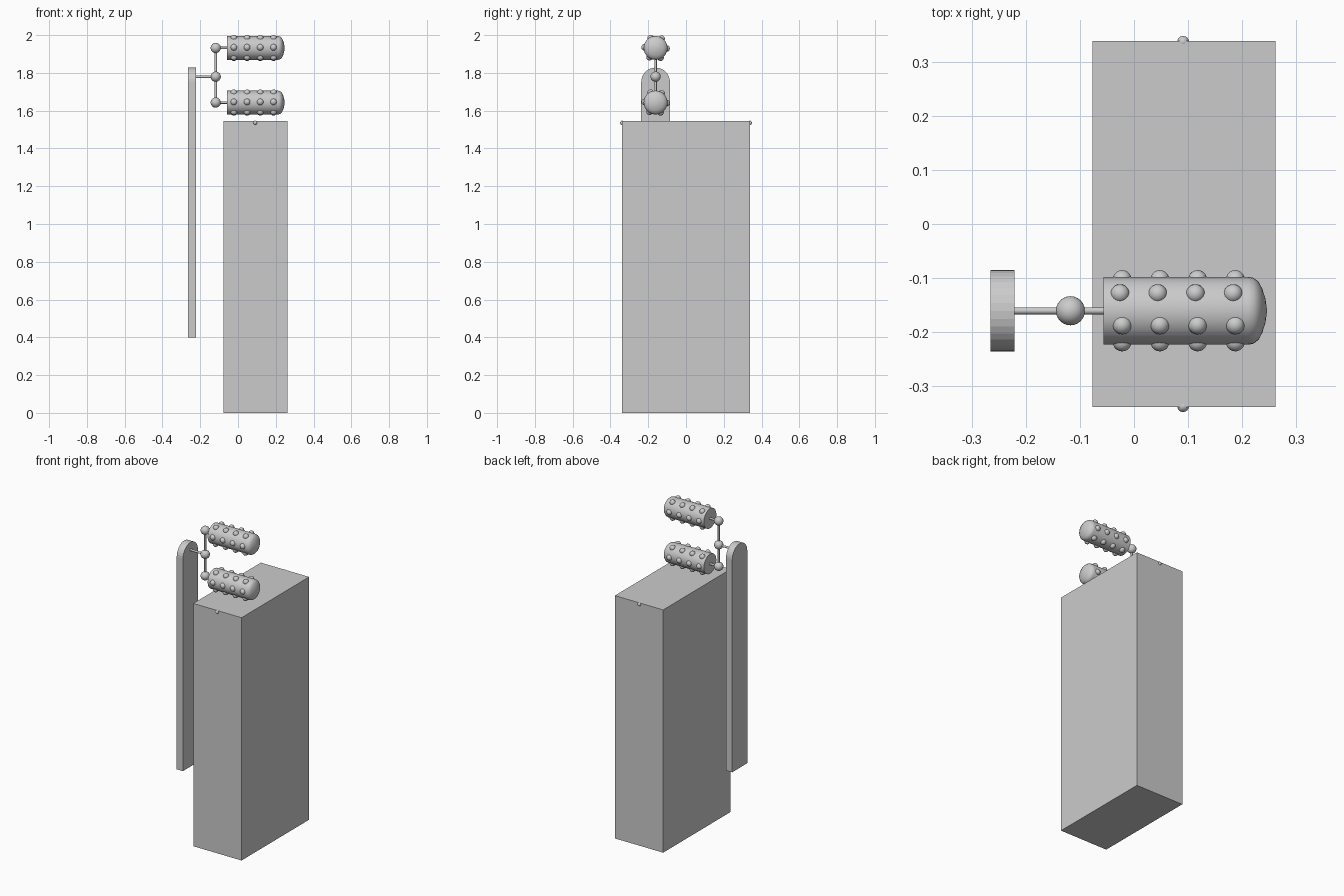
import bpy, bmesh
from math import pi, cos, sin, radians
from mathutils import Vector, Matrix

if "Cube" in bpy.data.objects:
    bpy.data.objects.remove(bpy.data.objects["Cube"])

AXIS_Y = -0.161
JOINT_X = -0.118
Z_TOP, Z_MID, Z_LOW = 1.932, 1.78, 1.643


def finish(name, bm, smooth=True):
    bmesh.ops.recalc_face_normals(bm, faces=bm.faces)
    me = bpy.data.meshes.new(name)
    bm.to_mesh(me)
    bm.free()
    ob = bpy.data.objects.new(name, me)
    bpy.context.collection.objects.link(ob)
    if smooth:
        bpy.ops.object.select_all(action='DESELECT')
        ob.select_set(True)
        bpy.context.view_layer.objects.active = ob
        bpy.ops.object.shade_smooth_by_angle(angle=radians(35))
    return ob


def ball(bm, pos, r, seg=24, rings=16):
    bmesh.ops.create_uvsphere(bm, u_segments=seg, v_segments=rings, radius=r,
                              matrix=Matrix.Translation(pos))


def rod(name, a, b, r=0.0065):
    a, b = Vector(a), Vector(b)
    d = b - a
    m = Matrix.Translation((a + b) / 2) @ d.to_track_quat('Z', 'Y').to_matrix().to_4x4()
    bm = bmesh.new()
    bmesh.ops.create_cone(bm, cap_ends=True, segments=16, radius1=r, radius2=r,
                          depth=d.length, matrix=m)
    finish(name, bm)


def roller(name, z):
    # lathed body: flat inner end, domed outer end
    profile = [(-0.057, 0), (-0.057, 0.063), (0.212, 0.063), (0.222, 0.061),
               (0.231, 0.054), (0.238, 0.041), (0.244, 0.022), (0.247, 0)]
    bm = bmesh.new()
    vs = [bm.verts.new((x, r, 0)) for x, r in profile]
    es = [bm.edges.new(p) for p in zip(vs, vs[1:])]
    bmesh.ops.spin(bm, geom=vs + es, cent=(0, 0, 0), axis=(1, 0, 0),
                   angle=2 * pi, steps=32, use_duplicate=False)
    bmesh.ops.remove_doubles(bm, verts=bm.verts, dist=1e-5)
    bmesh.ops.translate(bm, verts=bm.verts, vec=(0, AXIS_Y, z))
    finish(name + "_body", bm)
    # six rows of round studs
    bm = bmesh.new()
    for row in range(6):
        a = radians(60 * row - 3)
        shift = -0.004 if row == 1 else 0
        for i in range(4):
            ball(bm, (-0.022 + 0.07 * i + shift, AXIS_Y + 0.058 * cos(a),
                      z + 0.058 * sin(a)), 0.0175, 20, 12)
    finish(name + "_studs", bm)


# main block
bm = bmesh.new()
bmesh.ops.create_cube(bm, size=1, matrix=Matrix.Translation((0.093, 0, 0.773))
                      @ Matrix.Diagonal((0.34, 0.68, 1.546, 1)))
finish("block", bm, False)

# small pins at the top edges of the block
for side, label in ((-1, "front"), (1, "back")):
    bm = bmesh.new()
    ball(bm, (0.091, side * 0.338, 1.536), 0.011, 16, 10)
    finish(label + "_pin", bm)

# round-topped side board
bm = bmesh.new()
R, ZC = 0.076, 1.752
outline = [(-R, 0.40)] + [(-R * cos(pi * i / 16), ZC + R * sin(pi * i / 16))
                          for i in range(17)] + [(R, 0.40)]
face = bm.faces.new([bm.verts.new((-0.266, AXIS_Y + y, z)) for y, z in outline])
ext = bmesh.ops.extrude_face_region(bm, geom=[face], use_keep_orig=True)
bmesh.ops.translate(bm, vec=(0.044, 0, 0),
                    verts=[g for g in ext["geom"] if isinstance(g, bmesh.types.BMVert)])
finish("side_board", bm, False)

# linkage: rods and ball joints
rod("board_rod", (-0.23, AXIS_Y, Z_MID), (JOINT_X, AXIS_Y, Z_MID))
rod("upright_rod", (JOINT_X, AXIS_Y, Z_LOW), (JOINT_X, AXIS_Y, Z_TOP))
for label, z in (("upper", Z_TOP), ("middle", Z_MID), ("lower", Z_LOW)):
    bm = bmesh.new()
    ball(bm, (JOINT_X, AXIS_Y, z), 0.027)
    finish(label + "_joint", bm)

# studded rollers on their axles
for label, z in (("upper", Z_TOP), ("lower", Z_LOW)):
    rod(label + "_axle", (JOINT_X, AXIS_Y, z), (-0.05, AXIS_Y, z))
    roller(label + "_roller", z)
